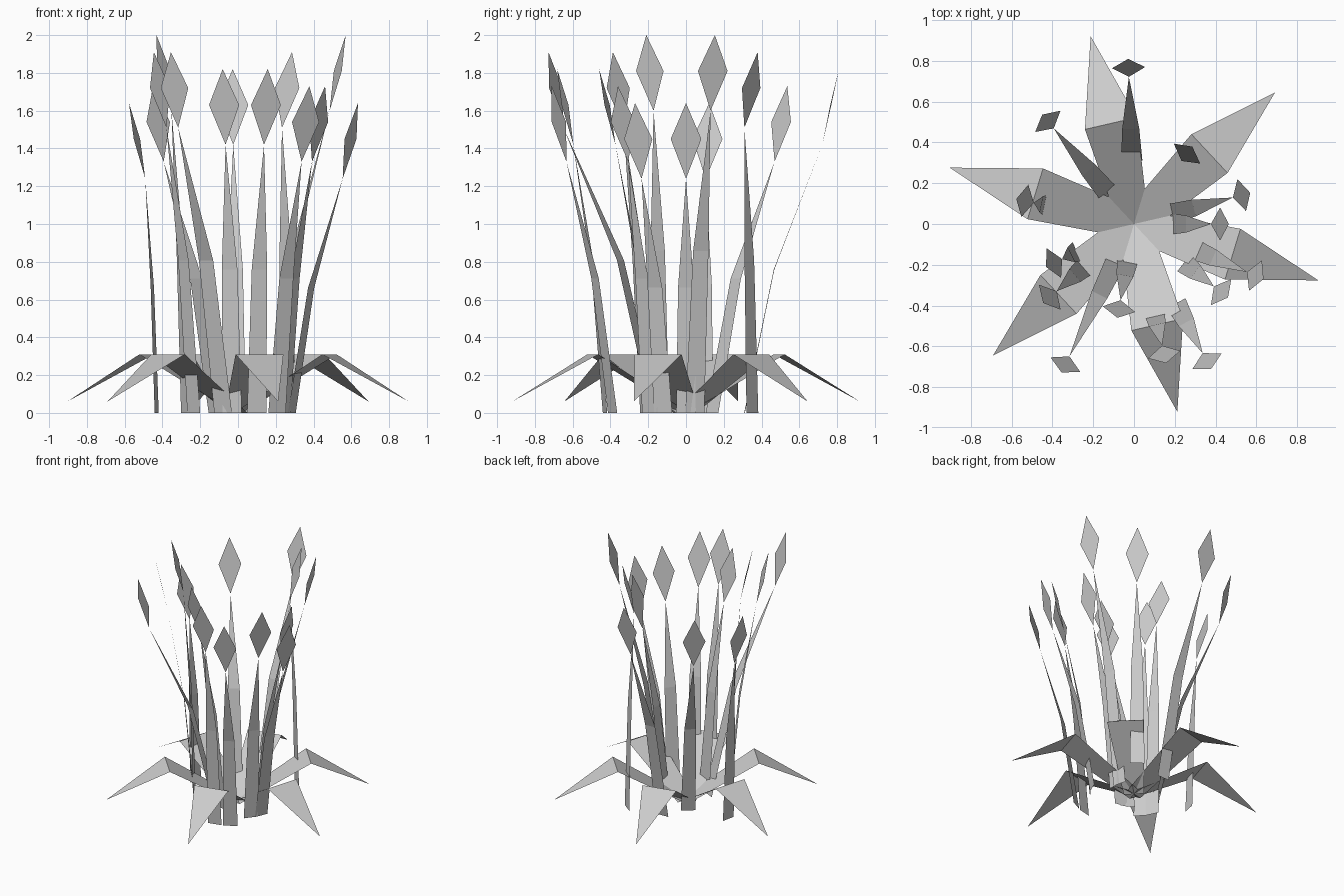
import bpy
import math
from mathutils import Vector

if "Cube" in bpy.data.objects:
    bpy.data.objects.remove(bpy.data.objects["Cube"])


def polar(deg, r, side, z):
    """Point at radius r along an angle, shifted sideways."""
    a = math.radians(deg)
    return Vector((r * math.cos(a) - side * math.sin(a),
                   r * math.sin(a) + side * math.cos(a), z))


def make(name, verts, faces):
    mesh = bpy.data.meshes.new(name)
    mesh.from_pydata(verts, [], faces)
    obj = bpy.data.objects.new(name, mesh)
    bpy.context.collection.objects.link(obj)
    return obj


def strip(name, deg, rows):
    """Flat blade: rows of (radius, half width, height), ending in a point."""
    verts = []
    for r, w, z in rows[:-1]:
        verts += [polar(deg, r, -w, z), polar(deg, r, w, z)]
    r, w, z = rows[-1]
    verts.append(polar(deg, r, 0, z))
    n = len(rows) - 1
    faces = [(2 * i, 2 * i + 2, 2 * i + 3, 2 * i + 1) for i in range(n - 1)]
    faces.append((2 * n - 2, 2 * n, 2 * n - 1))
    return make(name, verts, faces)


# Six drooping ground leaves
for i in range(6):
    strip(f"leaf_{i + 1}", 43 + 60 * i,
          [(0, 0.073, 0), (0.506, 0.13, 0.31), (0.945, 0, 0.06)])

# Stalks: angle, base radius, top radius, top height
stalks = [
    (0, 0.18, 0.465, 1.64), (15, 0.18, 0.59, 2.0),
    (53, 0.44, 0.475, 1.91), (92, 0.31, 0.81, 1.82),
    (130, 0.18, 0.70, 1.73), (168, 0.44, 0.59, 1.64),
    (206, 0.31, 0.48, 2.0), (221, 0.31, 0.59, 1.91),
    (244, 0.18, 0.81, 1.91), (260, 0.18, 0.467, 1.82),
    (283, 0.44, 0.70, 1.82), (298, 0.44, 0.805, 1.73),
    (322, 0.31, 0.585, 1.73), (337, 0.31, 0.69, 1.64),
]
for i, (deg, r0, r1, top) in enumerate(stalks):
    neck_r, neck_z = r1 - 0.088, top - 0.40
    # Bent, tapering stem
    strip(f"stem_{i + 1}", deg,
          [(r0, 0.052, 0),
           (r0 + 0.38 * (neck_r - r0), 0.042, 0.535 * neck_z),
           (neck_r, 0, neck_z)])
    # Diamond bud leaning outwards
    mid_r, mid_z = r1 - 0.043, top - 0.19
    make(f"bud_{i + 1}",
         [polar(deg, neck_r, 0, neck_z), polar(deg, mid_r, 0.081, mid_z),
          polar(deg, r1, 0, top), polar(deg, mid_r, -0.081, mid_z)],
         [(0, 3, 2, 1)])
